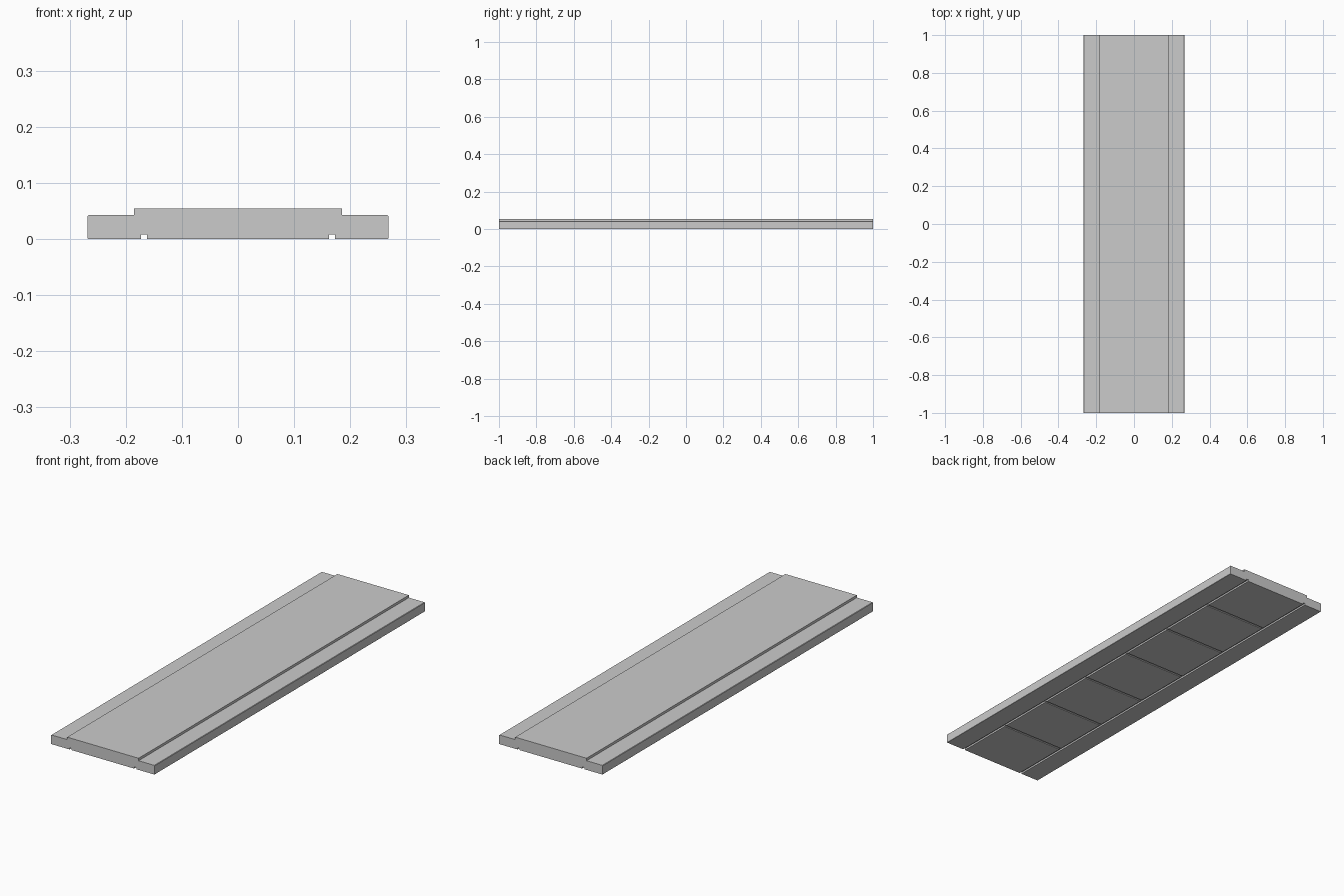
import bpy
import bmesh

if "Cube" in bpy.data.objects:
    bpy.data.objects.remove(bpy.data.objects["Cube"])

LENGTH = 2.0
HALF_W = 0.268


def make_object(name, bm):
    bmesh.ops.recalc_face_normals(bm, faces=bm.faces)
    mesh = bpy.data.meshes.new(name)
    bm.to_mesh(mesh)
    bm.free()
    obj = bpy.data.objects.new(name, mesh)
    bpy.context.collection.objects.link(obj)
    return obj


# Half cross-section (x, z): underside groove, chamfered edge, stepped top
half = [(0.162, 0), (0.162, 0.008), (0.173, 0.008), (0.173, 0),
        (HALF_W - 0.001, 0), (HALF_W, 0.001),
        (HALF_W, 0.041), (HALF_W - 0.002, 0.043),
        (0.185, 0.043), (0.185, 0.0545)]
profile = half + [(-x, z) for x, z in reversed(half)]

# Plank: mirrored profile extruded along its length
bm = bmesh.new()
face = bm.faces.new([bm.verts.new((x, -LENGTH / 2, z)) for x, z in profile])
ext = bmesh.ops.extrude_face_region(bm, geom=[face])
verts = [v for v in ext["geom"] if isinstance(v, bmesh.types.BMVert)]
bmesh.ops.translate(bm, verts=verts, vec=(0, LENGTH, 0))
plank = make_object("stepped_plank", bm)

# Shallow cross grooves between the two long underside grooves
bm = bmesh.new()
for i in range(1, 7):
    cube = bmesh.ops.create_cube(bm, size=1)["verts"]
    bmesh.ops.scale(bm, verts=cube, vec=(0.334, 0.010, 0.008))
    bmesh.ops.translate(bm, verts=cube, vec=(0, -LENGTH / 2 + i * LENGTH / 7, 0))
cutter = make_object("cross_groove_cutter", bm)
cutter.hide_render = True
cutter.hide_set(True)

cut = plank.modifiers.new("cross_grooves", 'BOOLEAN')
cut.operation = 'DIFFERENCE'
cut.solver = 'EXACT'
cut.object = cutter
